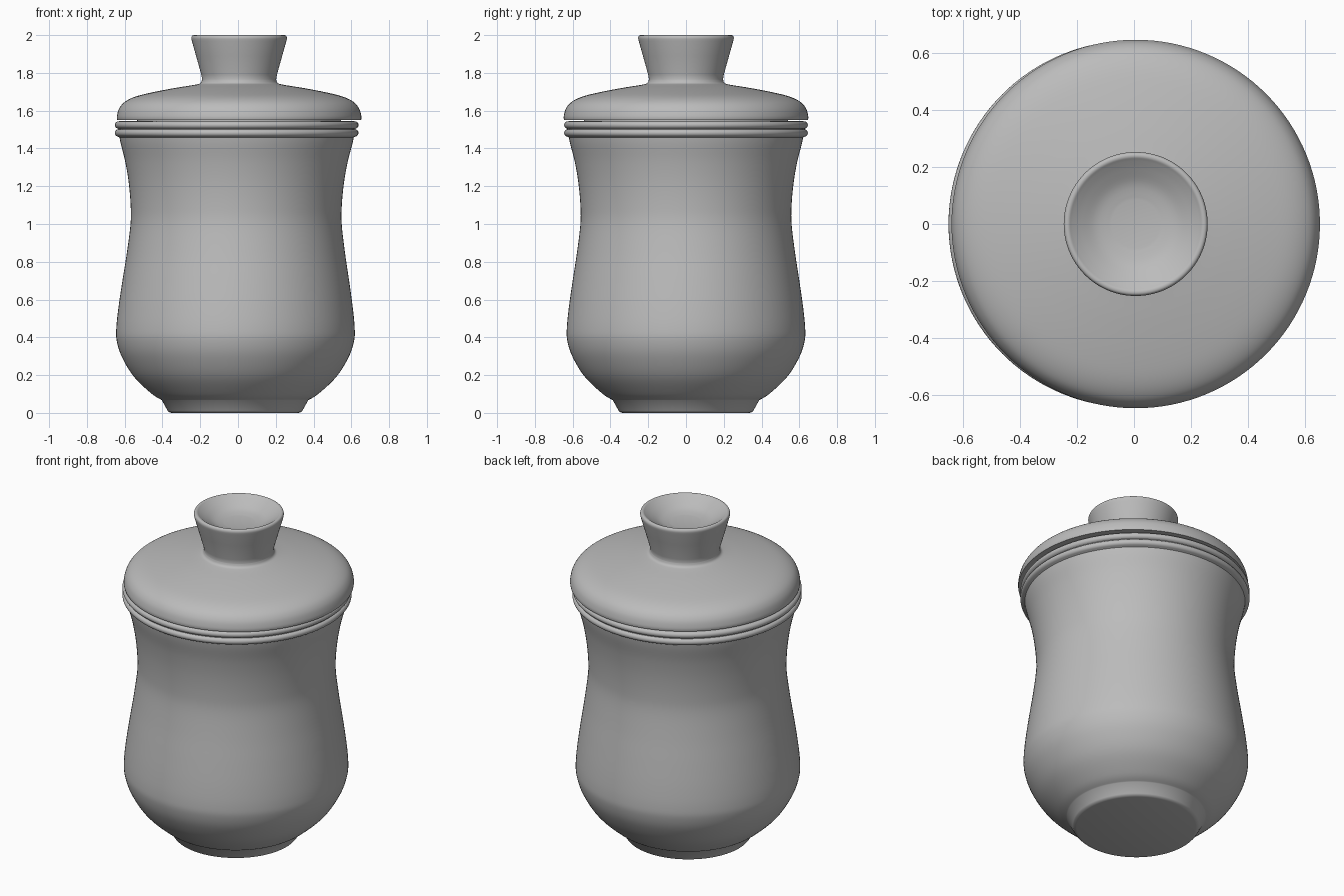
import bpy, bmesh, math

if "Cube" in bpy.data.objects:
    bpy.data.objects.remove(bpy.data.objects["Cube"])

clay = bpy.data.materials.new("grey glaze")
clay.diffuse_color = (0.5, 0.5, 0.5, 1)
clay.use_nodes = True
clay.node_tree.nodes["Principled BSDF"].inputs["Base Color"].default_value = clay.diffuse_color


def smooth_curve(pts, steps=5):
    """Catmull-Rom samples through (radius, height) points."""
    out = []
    for i in range(len(pts) - 1):
        p = [pts[max(i - 1, 0)], pts[i], pts[i + 1], pts[min(i + 2, len(pts) - 1)]]
        for s in range(steps):
            t = s / steps
            out.append(tuple(0.5 * (2 * b + (c - a) * t + (2 * a - 5 * b + 4 * c - d) * t * t
                                    + (3 * b - a - 3 * c + d) * t ** 3)
                             for a, b, c, d in zip(*p)))
    return out + [pts[-1]]


def lathe(name, profile, offset, segs=128):
    """Revolve a profile that starts and ends on the axis; offset(z) shifts it in x."""
    bm = bmesh.new()
    rings = []
    for r, z in profile:
        if r < 1e-5:
            rings.append([bm.verts.new((offset(z), 0, z))])
        else:
            rings.append([bm.verts.new((offset(z) + r * math.cos(2 * math.pi * k / segs),
                                        r * math.sin(2 * math.pi * k / segs), z))
                          for k in range(segs)])
    for a, b in zip(rings, rings[1:]):
        for k in range(segs):
            n = (k + 1) % segs
            if len(a) == 1:
                bm.faces.new((a[0], b[n], b[k]))
            elif len(b) == 1:
                bm.faces.new((a[k], a[n], b[0]))
            else:
                bm.faces.new((a[k], a[n], b[n], b[k]))
    bmesh.ops.recalc_face_normals(bm, faces=bm.faces)
    me = bpy.data.meshes.new(name)
    bm.to_mesh(me)
    bm.free()
    me.materials.append(clay)
    ob = bpy.data.objects.new(name, me)
    bpy.context.collection.objects.link(ob)
    bpy.ops.object.select_all(action='DESELECT')
    ob.select_set(True)
    bpy.context.view_layer.objects.active = ob
    bpy.ops.object.shade_smooth_by_angle(angle=math.radians(35))
    return ob


# Cup: foot, bulging belly, waist, two rim rings, hollow inside
foot = [(0, 0), (0.335, 0), (0.35, 0.004), (0.357, 0.012)]
wall = smooth_curve([(0.388, 0.068), (0.44, 0.1), (0.535, 0.19), (0.6, 0.295), (0.628, 0.38),
                     (0.631, 0.45), (0.62, 0.56), (0.6, 0.7), (0.577, 0.85), (0.559, 1.0),
                     (0.559, 1.1), (0.57, 1.22), (0.589, 1.33), (0.612, 1.42), (0.62, 1.458)])
rings = []
for z in (1.482, 1.524):
    rings += [(0.624 + 0.021 * math.cos(a), z + 0.02 * math.sin(a))
              for a in [math.radians(d) for d in range(-75, 76, 15)]]
inside = [(0.6, 1.546), (0.57, 1.535)] + smooth_curve(
    [(0.55, 1.4), (0.5, 1.05), (0.56, 0.5), (0.5, 0.25), (0.35, 0.12)], 4) + [(0, 0.1)]
lathe("cup_body", foot + wall + rings + inside, lambda z: -0.016 + 0.006 * z)

# Lid: domed cover with a flat lip and an inner locating flange
underside = [(0, 1.66), (0.4, 1.63), (0.51, 1.56), (0.51, 1.5), (0.54, 1.5), (0.54, 1.552)]
dome = smooth_curve([(0.646, 1.551), (0.647, 1.572), (0.635, 1.612), (0.606, 1.646),
                     (0.55, 1.674), (0.46, 1.697), (0.34, 1.72), (0.235, 1.737),
                     (0.205, 1.746), (0.196, 1.765)])
# Knob: flared stem with a dished top
knob = [(0.2, 1.79), (0.228, 1.89)] + smooth_curve(
    [(0.25, 1.968), (0.253, 1.985), (0.248, 1.997), (0.236, 1.999), (0.222, 1.99),
     (0.19, 1.97), (0.14, 1.944), (0.085, 1.932)], 4) + [(0, 1.932)]
lathe("lid_with_knob", underside + dome + knob, lambda z: 0.006)
